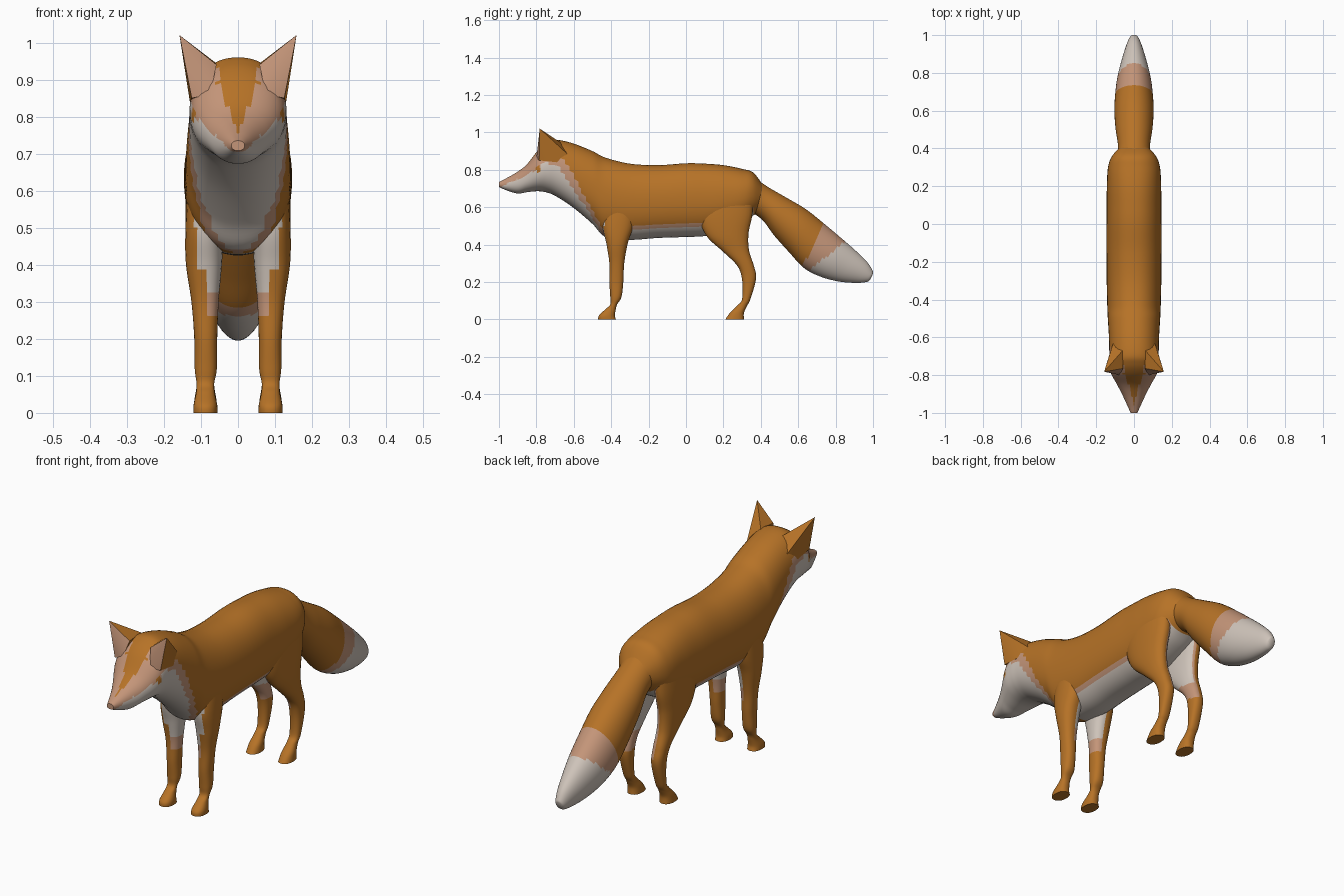
import bpy
import bmesh
from math import cos, sin, pi, copysign
from mathutils import Vector

cube = bpy.data.objects.get("Cube")
if cube:
    bpy.data.objects.remove(cube, do_unlink=True)

ORANGE, TAN, CREAM = range(3)


def make_material(name, rgb):
    mat = bpy.data.materials.new(name)
    mat.use_nodes = True
    color = (*rgb, 1.0)
    mat.diffuse_color = color
    mat.node_tree.nodes["Principled BSDF"].inputs["Base Color"].default_value = color
    return mat


materials = [
    make_material("orange_fur", (0.47, 0.17, 0.02)),
    make_material("tan_fur", (0.55, 0.30, 0.19)),
    make_material("cream_fur", (0.62, 0.55, 0.49)),
]


def curve_value(table, y):
    """Read a piecewise linear border height at y."""
    for (y0, z0), (y1, z1) in zip(table, table[1:]):
        if y0 <= y <= y1:
            return z0 + (z1 - z0) * (y - y0) / (y1 - y0)
    return table[0][1] if y < table[0][0] else table[-1][1]


def spline(stations, steps):
    """Smoothly interpolate every value of the stations."""
    rows = [Vector(s) for s in stations]
    padded = [rows[0]] + rows + [rows[-1]]
    result = []
    for a, b, c, d in zip(padded, padded[1:], padded[2:], padded[3:]):
        for i in range(steps):
            t = i / steps
            result.append(b + (c - a) * (t / 2)
                          + (2 * a - 5 * b + 4 * c - d) * (t * t / 2)
                          + (3 * b - a - 3 * c + d) * (t ** 3 / 2))
    return result + [rows[-1]]


def finish(name, bm, paint):
    """Paint the faces by rule and make a smooth-shaded object."""
    bmesh.ops.recalc_face_normals(bm, faces=bm.faces[:])
    bm.normal_update()
    for face in bm.faces:
        face.material_index = paint(face.calc_center_median(), face.normal)
    mesh = bpy.data.meshes.new(name)
    bm.to_mesh(mesh)
    bm.free()
    for mat in materials:
        mesh.materials.append(mat)
    obj = bpy.data.objects.new(name, mesh)
    bpy.context.collection.objects.link(obj)
    bpy.ops.object.select_all(action="DESELECT")
    obj.select_set(True)
    bpy.context.view_layer.objects.active = obj
    bpy.ops.object.shade_smooth_by_angle(angle=pi / 4)
    return obj


def loft(name, stations, paint, side=1, power=2.0, sides=44, steps=8):
    """Skin rings; a station is two opposite (y, z) points, x centre, half width."""
    bm = bmesh.new()
    rings = []
    for y1, z1, y2, z2, xc, half in spline(stations, steps):
        ring = []
        for i in range(sides):
            a = 2 * pi * (i + 0.5) / sides
            u = copysign(abs(cos(a)) ** (2 / power), cos(a)) / 2
            v = copysign(abs(sin(a)) ** (2 / power), sin(a))
            ring.append(bm.verts.new((side * (xc + half * v),
                                      (y1 + y2) / 2 + u * (y1 - y2),
                                      (z1 + z2) / 2 + u * (z1 - z2))))
        rings.append(ring)
    for r0, r1 in zip(rings, rings[1:]):
        for i in range(sides):
            j = (i + 1) % sides
            bm.faces.new((r0[i], r0[j], r1[j], r1[i]))
    bm.faces.new(rings[0])
    bm.faces.new(rings[-1])
    return finish(name, bm, paint)


# Fur borders along the head, throat and chest
cream_top = [(-1, .70), (-.95, .73), (-.85, .77), (-.75, .84), (-.68, .82),
             (-.62, .72), (-.53, .59), (-.45, .46), (-.38, .40)]
tan_top = [(-.79, 1.1), (-.77, .94), (-.72, .92), (-.65, .85), (-.59, .75),
           (-.53, .63), (-.43, .46), (-.38, .40)]


def paint_body(c, n):
    x = abs(c.x)
    if c.y > -.38:
        # Belly patch
        if c.z < .6 and n.z < -.5 and c.y < .36:
            return CREAM if n.z < -.62 else TAN
        return ORANGE
    if (Vector((x, c.y, c.z)) - Vector((.12, -.79, .805))).length < .017:
        return ORANGE
    if c.z < curve_value(cream_top, c.y):
        return CREAM
    # Forehead blaze
    if c.y < -.74 and x < min(.055, .4 * (c.z - .755)):
        return ORANGE
    return TAN if c.z < curve_value(tan_top, c.y) else ORANGE


def paint_tail(c, n):
    if c.y - 1.25 * c.z > .33:
        return CREAM
    return TAN if c.y - .52 * c.z > .475 else ORANGE


def paint_front_leg(c, n):
    x = abs(c.x)
    inward = n.x * c.x < 0
    if c.z > .39 and n.y < -.4 and x < .115:
        return CREAM
    if c.z > .33 and x < .08 and inward:
        return CREAM
    return TAN if c.z > .26 and x < .088 and inward else ORANGE


def paint_hind_leg(c, n):
    inner = -n.x * copysign(1, c.x)
    if c.z > .33 and inner > .5:
        return CREAM
    return TAN if c.z > .24 and inner > .15 else ORANGE


# Head, neck and trunk: y, top, bottom, half width
trunk = [
    (-1, .735, .708, .018), (-.96, .755, .69, .036), (-.9, .79, .673, .064),
    (-.85, .83, .68, .09), (-.79, .905, .685, .122), (-.74, .945, .677, .13),
    (-.69, .96, .655, .131), (-.6, .94, .595, .133), (-.5, .90, .51, .139),
    (-.43, .865, .44, .142), (-.3, .833, .425, .145), (-.15, .825, .435, .146),
    (0, .835, .44, .146), (.1, .833, .445, .145), (.2, .825, .465, .144),
    (.3, .805, .51, .138), (.36, .785, .555, .116), (.41, .72, .60, .07),
]
loft("head_and_body", [(y, top, y, low, 0, half) for y, top, low, half in trunk],
     paint_body, power=2.2)

# Bushy tail
loft("tail", [
    (.33, .79, .34, .58, 0, .09), (.42, .72, .41, .53, 0, .085),
    (.53, .655, .47, .45, 0, .097), (.64, .59, .55, .36, 0, .104),
    (.735, .515, .63, .275, 0, .10), (.83, .435, .72, .228, 0, .088),
    (.91, .365, .82, .202, 0, .065), (.97, .305, .91, .195, 0, .042),
    (.998, .26, .965, .2, 0, .025), (1, .245, .985, .212, 0, .014),
], paint_tail)

front_leg = [
    (-.43, .62, -.26, .62, .085, .05), (-.445, .5, -.28, .5, .09, .052),
    (-.425, .4, -.31, .41, .092, .049), (-.41, .3, -.33, .3, .089, .037),
    (-.41, .2, -.335, .2, .087, .031), (-.405, .12, -.345, .12, .087, .03),
    (-.405, .08, -.368, .08, .088, .024), (-.43, .055, -.375, .055, .088, .025),
    (-.465, .022, -.38, .022, .088, .032), (-.47, 0, -.375, 0, .088, .033),
]
hind_leg = [
    (.08, .68, .36, .68, .085, .05), (.07, .55, .355, .56, .092, .05),
    (.11, .445, .335, .46, .094, .046), (.2, .36, .337, .37, .092, .039),
    (.275, .285, .362, .29, .09, .034), (.30, .21, .375, .22, .088, .031),
    (.30, .11, .345, .11, .088, .026), (.275, .075, .325, .07, .088, .024),
    (.235, .035, .31, .035, .088, .03), (.21, 0, .31, 0, .088, .033),
]


def make_ear(name, side):
    """Pointed ear with a flat tan front."""
    points = [(.158, -.782, 1.02), (.058, -.765, .94), (.125, -.785, .85),
              (.075, -.8, .86), (.13, -.69, .84), (.11, -.63, .88),
              (.06, -.67, .945)]
    bm = bmesh.new()
    for x, y, z in points:
        bm.verts.new((side * x, y, z))
    bmesh.ops.convex_hull(bm, input=bm.verts[:])
    return finish(name, bm, lambda c, n: TAN if n.y < -.5 else ORANGE)


# Paired parts
for label, side in (("left", 1), ("right", -1)):
    loft(label + "_front_leg", front_leg, paint_front_leg, side, 2.3, 28)
    loft(label + "_hind_leg", hind_leg, paint_hind_leg, side, 2.3, 28)
    make_ear(label + "_ear", side)
